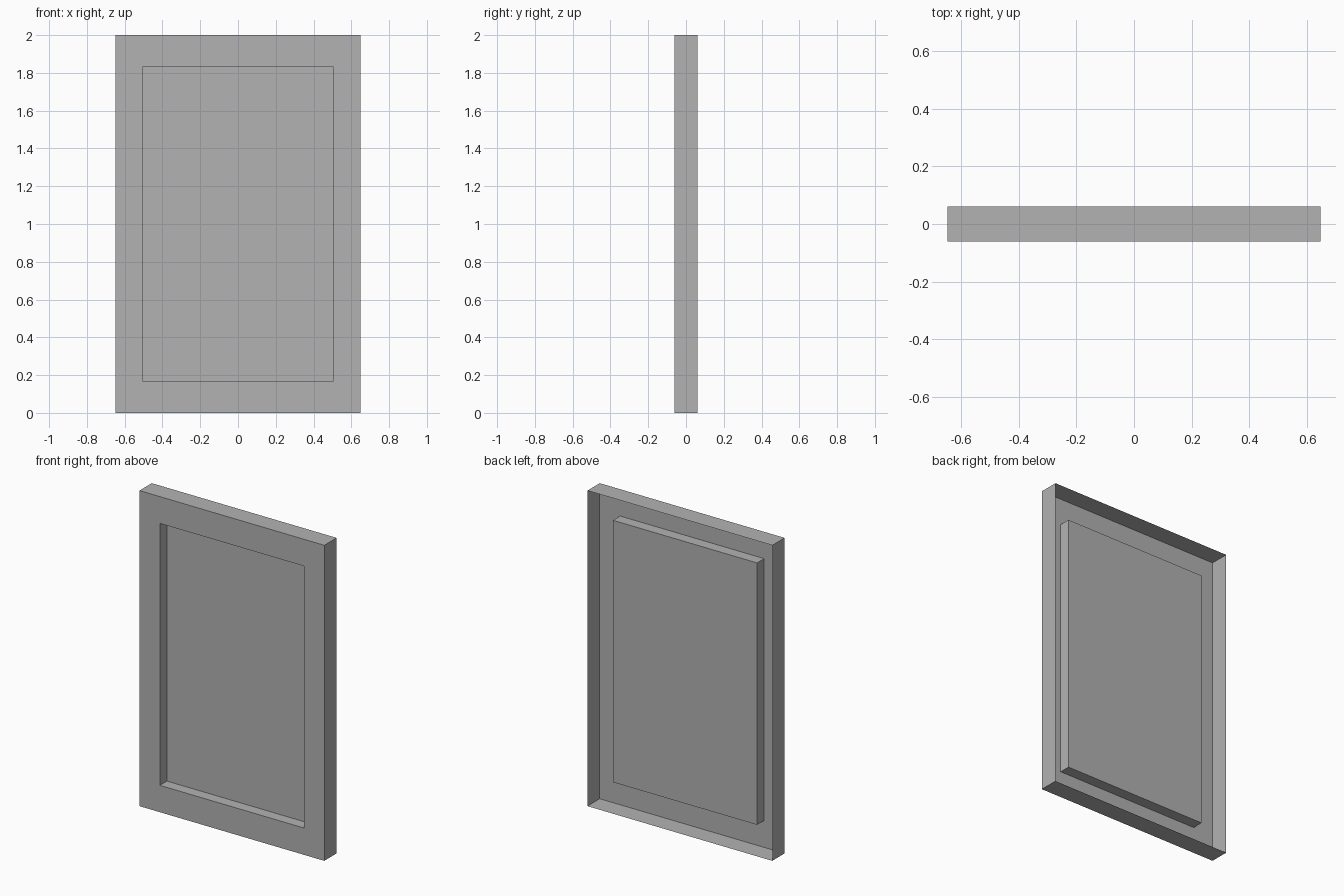
import bpy
import bmesh

WIDTH, DEPTH, HEIGHT = 1.296, 0.123, 2.0
OPENING_W, OPENING_H = 1.01, 1.66
RECESS = 0.071

old = bpy.data.objects.get("Cube")
if old:
    bpy.data.objects.remove(old, do_unlink=True)

# Plain grey material
grey = bpy.data.materials.new("plain grey")
grey.use_nodes = True
colour = (0.448, 0.448, 0.448, 1)
grey.diffuse_color = colour
for node in grey.node_tree.nodes:
    if node.type == "BSDF_PRINCIPLED":
        node.inputs["Base Color"].default_value = colour


def ring(bm, width, height, y):
    """Rectangle of vertices in the xz plane, centred on the panel."""
    corners = ((-1, -1), (1, -1), (1, 1), (-1, 1))
    return [bm.verts.new((sx * width / 2, y, (HEIGHT + sz * height) / 2))
            for sx, sz in corners]


def bridge(bm, a, b):
    """Band of four quads between two rectangles."""
    for i in range(4):
        j = (i + 1) % 4
        bm.faces.new((a[i], a[j], b[j], b[i]))


# Open-backed sheet: outer walls, front border, recess walls, recessed panel
bm = bmesh.new()
front = -DEPTH / 2
rings = [ring(bm, WIDTH, HEIGHT, -front),
         ring(bm, WIDTH, HEIGHT, front),
         ring(bm, OPENING_W, OPENING_H, front),
         ring(bm, OPENING_W, OPENING_H, front + RECESS)]
for a, b in zip(rings, rings[1:]):
    bridge(bm, a, b)
bm.faces.new(rings[-1])

mesh = bpy.data.meshes.new("recessed_panel")
bm.to_mesh(mesh)
bm.free()
mesh.materials.append(grey)
panel = bpy.data.objects.new("recessed_panel", mesh)
bpy.context.collection.objects.link(panel)
